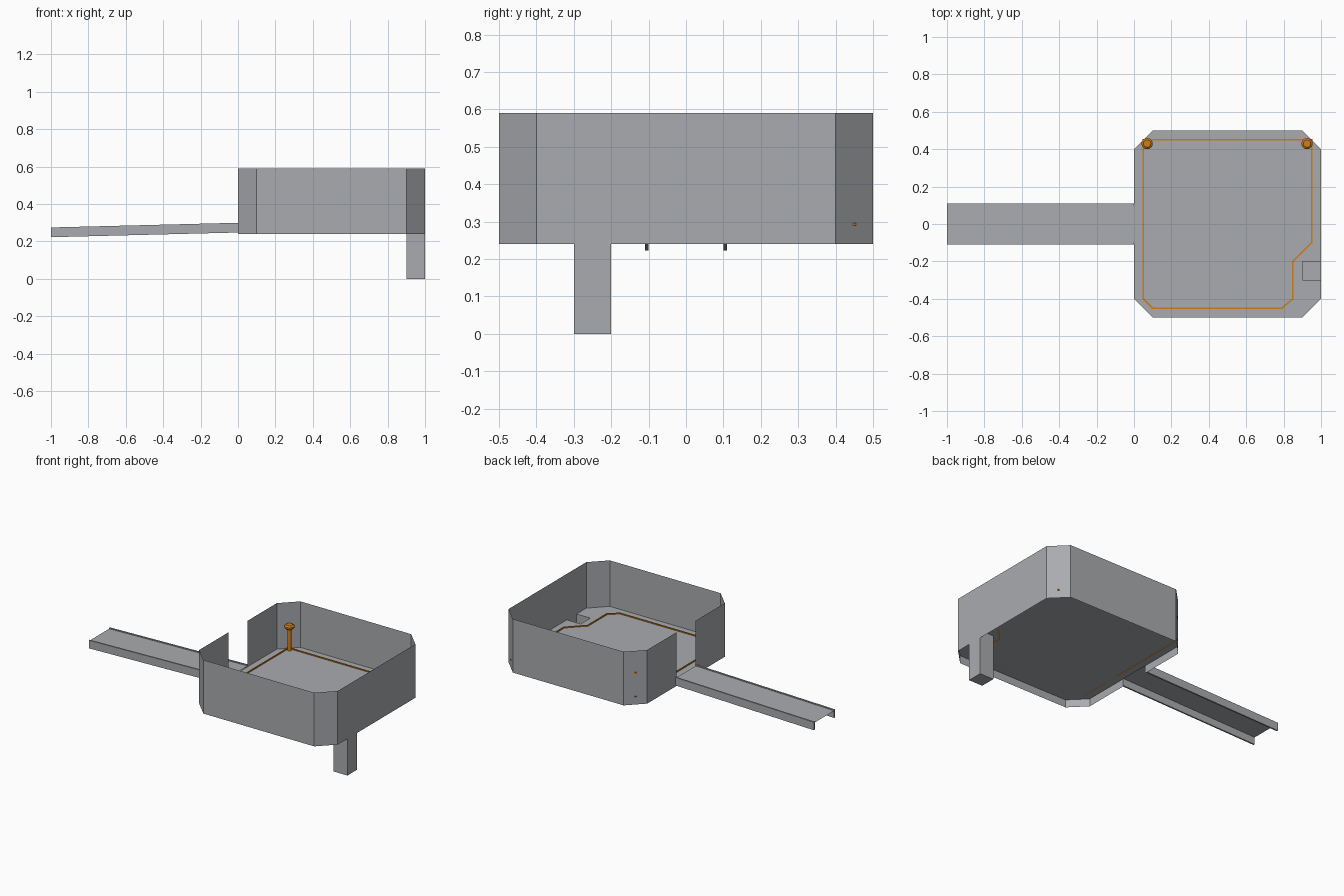
import bpy, bmesh, math

if "Cube" in bpy.data.objects:
    bpy.data.objects.remove(bpy.data.objects["Cube"])

def material(name, rgb):
    m = bpy.data.materials.new(name)
    m.diffuse_color = (*rgb, 1)
    m.use_nodes = True
    m.node_tree.nodes["Principled BSDF"].inputs["Base Color"].default_value = m.diffuse_color
    return m

GREY = material("sheet metal grey", (0.40, 0.41, 0.43))
ORANGE = material("copper orange", (0.62, 0.21, 0.01))
FLOOR_Z, WALL_BOTTOM, WALL_TOP = 0.29, 0.24, 0.59

def make(name, verts, faces, mat, fix_normals=False):
    me = bpy.data.meshes.new(name)
    me.from_pydata(verts, [], faces)
    if fix_normals:
        bm = bmesh.new()
        bm.from_mesh(me)
        bmesh.ops.recalc_face_normals(bm, faces=bm.faces)
        bm.to_mesh(me)
        bm.free()
    me.materials.append(mat)
    ob = bpy.data.objects.new(name, me)
    bpy.context.collection.objects.link(ob)
    return ob

# Octagonal outline, starting and ending at the ramp opening
outline = [(0, -.1), (0, -.4), (.1, -.5), (.9, -.5), (1, -.4),
           (1, .4), (.9, .5), (.1, .5), (0, .4), (0, .1)]
n = len(outline)

# Tray walls: thin sheets, open at the ramp
make("tray_wall",
     [(x, y, z) for z in (WALL_BOTTOM, WALL_TOP) for x, y in outline],
     [(i, i + 1, n + i + 1, n + i) for i in range(n - 1)], GREY)

# Tray floor, notched where the drain opens
floor = outline[:5] + [(1, -.3), (.9, -.3), (.9, -.2), (1, -.2)] + outline[5:]
make("tray_floor", [(x, y, FLOOR_Z) for x, y in floor],
     [tuple(range(len(floor)))], GREY)

# Hollow drain leg, open at the floor and closed at the ground
leg = [(.9, -.3), (1, -.3), (1, -.2), (.9, -.2)]
make("drain_leg", [(x, y, z) for z in (0, FLOOR_Z) for x, y in leg],
     [(3, 2, 1, 0)] + [(i, (i + 1) % 4, 4 + (i + 1) % 4, 4 + i) for i in range(4)], GREY)

# Sloping ramp plate with a flange down each side
DROP = 0.025
make("ramp_plate", [(-1, -.1, .295 - DROP), (0, -.1, .295), (0, .1, .295), (-1, .1, .295 - DROP)],
     [(0, 1, 2, 3)], GREY)
BOX = [(0, 1, 3, 2), (4, 6, 7, 5), (0, 4, 5, 1), (2, 3, 7, 6), (0, 2, 6, 4), (1, 5, 7, 3)]
for side, s in (("front", -1), ("back", 1)):
    make(f"ramp_flange_{side}",
         [(x, s * y, z + x * DROP) for x in (-1, 0) for y in (.1, .11) for z in (.248, .30)],
         BOX, GREY, True)

# Flat wire running around the floor
wire = [(.05, -.1), (.05, .45), (.95, .45), (.95, -.1), (.85, -.2), (.85, -.4),
        (.79, -.45), (.1, -.45), (.05, -.4), (.05, -.1)]
verts, faces = [], []
for (x0, y0), (x1, y1) in zip(wire, wire[1:]):
    length = math.hypot(x1 - x0, y1 - y0)
    dx, dy = (x1 - x0) / length * .004, (y1 - y0) / length * .004
    b = len(verts)
    verts += [(x0 - dx + dy * s, y0 - dy - dx * s, FLOOR_Z + h) if e == 0 else
              (x1 + dx + dy * s, y1 + dy - dx * s, FLOOR_Z + h)
              for e in (0, 1) for s in (-1, 1) for h in (0, .006)]
    faces += [tuple(b + i for i in f) for f in BOX]
make("floor_wire", verts, faces, ORANGE, True)

# Two terminal posts with chamfered heads, lathed from one profile
profile = [(.012, FLOOR_Z), (.012, .43), (.02, .43), (.03, .44), (.03, .45), (.02, .458)]
SEG = 16
for side, px in (("left", .07), ("right", .925)):
    verts = [(px + r * math.cos(a * math.tau / SEG), .43 + r * math.sin(a * math.tau / SEG), z)
             for r, z in profile for a in range(SEG)]
    faces = [(k * SEG + a, k * SEG + (a + 1) % SEG,
              (k + 1) * SEG + (a + 1) % SEG, (k + 1) * SEG + a)
             for k in range(len(profile) - 1) for a in range(SEG)]
    faces.append(tuple((len(profile) - 1) * SEG + a for a in range(SEG)))
    make(f"terminal_post_{side}", verts, faces, ORANGE, True)
